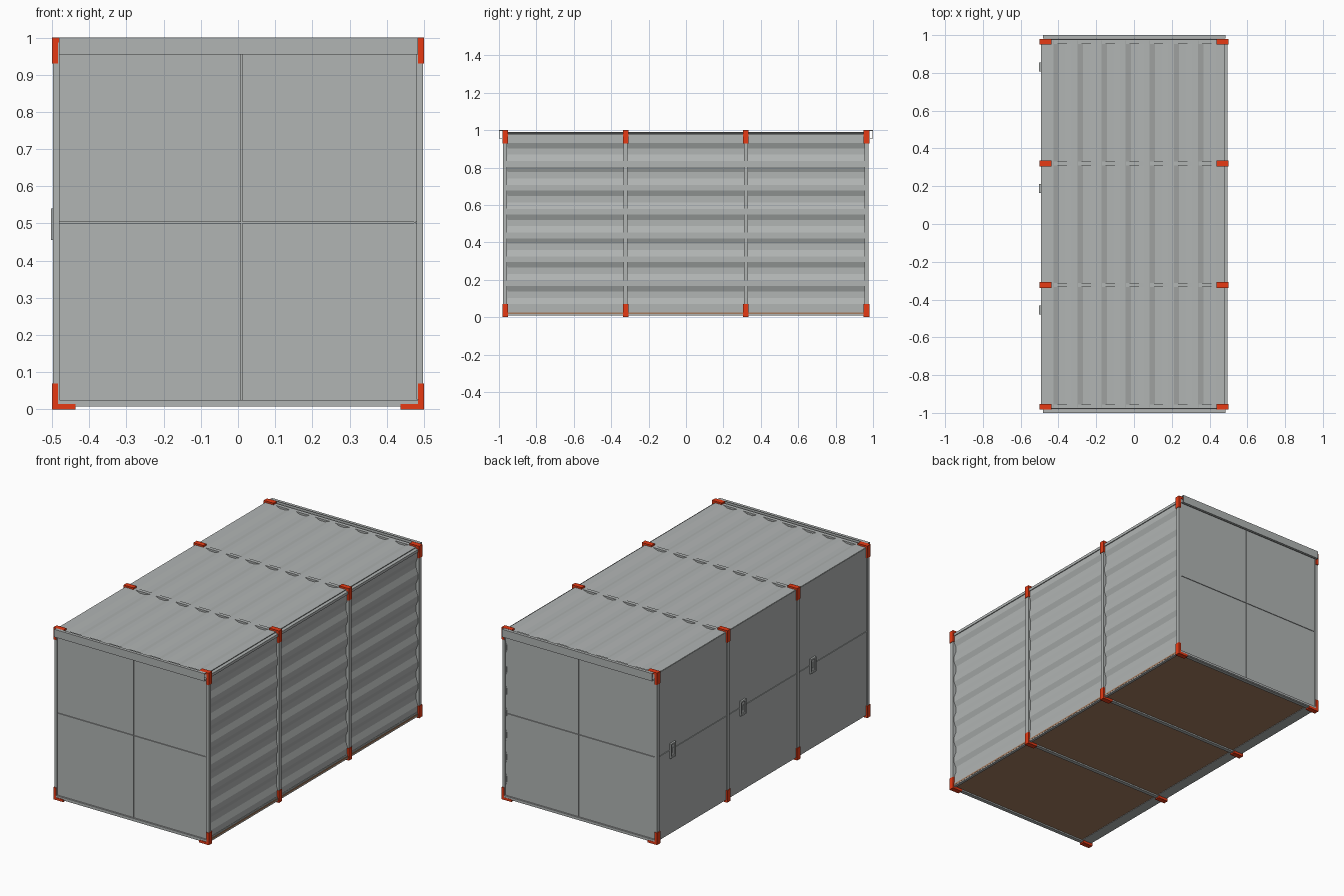
import bpy, bmesh

if "Cube" in bpy.data.objects:
    bpy.data.objects.remove(bpy.data.objects["Cube"])


def material(name, rgb):
    m = bpy.data.materials.new(name)
    m.diffuse_color = (*rgb, 1)
    m.use_nodes = True
    m.node_tree.nodes["Principled BSDF"].inputs["Base Color"].default_value = m.diffuse_color
    return m


GREY = material("steel_grey", (0.44, 0.46, 0.455))
RED = material("corner_red", (0.80, 0.042, 0.007))
BROWN = material("floor_brown", (0.38, 0.205, 0.115))


def finish(name, bm, mat):
    bmesh.ops.recalc_face_normals(bm, faces=bm.faces)
    me = bpy.data.meshes.new(name)
    bm.to_mesh(me)
    bm.free()
    me.materials.append(mat)
    ob = bpy.data.objects.new(name, me)
    bpy.context.collection.objects.link(ob)
    return ob


def boxes(name, mat, items):
    """One object from boxes given as (x0, x1, y0, y1, z0, z1)."""
    bm = bmesh.new()
    for x0, x1, y0, y1, z0, z1 in items:
        for v in bmesh.ops.create_cube(bm, size=1)["verts"]:
            v.co = ((x0 + x1) / 2 + v.co.x * (x1 - x0),
                    (y0 + y1) / 2 + v.co.y * (y1 - y0),
                    (z0 + z1) / 2 + v.co.z * (z1 - z0))
    return finish(name, bm, mat)


def corrugated(name, start, end, first, step, place):
    """Trapezoid-wave sheet running along y; place maps (along, depth, y) to a point."""
    depth, t = 0.012, 0.004
    pts = [(start, 0)]
    for i in range(7):
        a = first + i * 0.1275 * step
        pts += [(a, 0), (a + 0.029 * step, depth),
                (a + 0.063 * step, depth), (a + 0.097 * step, 0)]
    pts.append((end, 0))
    loop = pts + [(a, d + t) for a, d in reversed(pts)]
    bm = bmesh.new()
    rings = [[bm.verts.new(place(a, d, y)) for a, d in loop] for y in (-0.972, 0.972)]
    n = len(loop)
    for i in range(n):
        j = (i + 1) % n
        bm.faces.new((rings[0][i], rings[0][j], rings[1][j], rings[1][i]))
    for r in rings:
        bm.faces.new(r)
    return finish(name, bm, GREY)


FRAMES = (-0.967, -0.323, 0.32, 0.965)

# corrugated roof and right wall
corrugated("roof", -0.49, 0.48, -0.427, 1, lambda a, d, y: (a, y, 0.99 - d))
corrugated("right_wall", 0.97, 0.03, 0.932, -1, lambda a, d, y: (0.489 - d, y, a))

# frames: posts, roof beams and floor beams
for i, y in enumerate(FRAMES):
    a, b = y - 0.011, y + 0.011
    boxes(f"frame_{i}", GREY, [
        (0.48, 0.497, a, b, 0.026, 0.988), (-0.497, -0.48, a, b, 0.01, 0.988),
        (-0.49, 0.485, a, b, 0.965, 0.989), (-0.49, 0.49, a, b, 0.008, 0.016)])
    # red corner brackets
    a, b = y - 0.015, y + 0.015
    items = []
    for s in (-1, 1):
        xs = sorted((s * 0.484, s * 0.5))
        xl = sorted((s * 0.437, s * 0.5))
        items += [(*xs, a, b, 0, 0.07), (*xl, a, b, 0, 0.014),
                  (*xs, a, b, 0.93, 1), (*xl, a, b, 0.987, 1)]
    boxes(f"corner_brackets_{i}", RED, items)

# side rails
boxes("top_right_rail", GREY, [(0.468, 0.494, -0.97, 0.97, 0.965, 0.981)])
boxes("bottom_rails", GREY, [(0.478, 0.493, -0.97, 0.97, 0.01, 0.017),
                             (0.478, 0.491, -0.97, 0.97, 0.025, 0.035),
                             (-0.492, -0.43, -0.97, 0.97, 0.014, 0.024)])

# floor
boxes("floor", BROWN, [(-0.43, 0.494, -0.965, 0.965, 0.0165, 0.0255)])

# left wall: upper and lower flap in each bay, with a latch
boxes("left_wall_backing", GREY, [(-0.488, -0.482, -0.965, 0.965, 0.024, 0.975)])
for i in range(3):
    y0, y1 = FRAMES[i] + 0.011, FRAMES[i + 1] - 0.011
    boxes(f"left_panels_{i}", GREY, [(-0.492, -0.485, y0, y1, 0.02, 0.5),
                                     (-0.492, -0.485, y0, y1, 0.503, 0.988)])
    c = y1 - 0.122
    boxes(f"latch_{i}", GREY, [
        (-0.503, -0.491, c - 0.024, c - 0.015, 0.455, 0.54),
        (-0.503, -0.491, c + 0.015, c + 0.024, 0.455, 0.54),
        (-0.503, -0.491, c - 0.024, c + 0.024, 0.455, 0.464),
        (-0.503, -0.491, c - 0.024, c + 0.024, 0.531, 0.54),
        (-0.497, -0.491, c - 0.016, c + 0.016, 0.46, 0.535),
        (-0.501, -0.496, c - 0.006, c + 0.006, 0.485, 0.512)])

# end walls: four panels with seams, plus open header channel
for name, s in (("front", -1), ("back", 1)):
    def ys(a, b):
        return sorted((s * a, s * b))
    boxes(name + "_wall_backing", GREY, [(-0.48, 0.48, *ys(0.955, 0.965), 0.026, 0.98)])
    p = ys(0.962, 0.971)
    boxes(name + "_panels", GREY, [
        (x0, x1, *p, z0, z1)
        for x0, x1 in ((-0.48, 0.0085), (0.0115, 0.48))
        for z0, z1 in ((0.0255, 0.5015), (0.5045, 0.985))])
    boxes(name + "_sill", GREY, [(-0.485, 0.485, *ys(0.966, 0.979), 0.012, 0.025)])
    boxes(name + "_header", GREY, [
        (-0.482, 0.484, *ys(0.997, 1.0), 0.955, 1.0),
        (-0.482, 0.484, *ys(0.982, 1.0), 0.997, 1.0),
        (-0.482, 0.484, *ys(0.985, 1.0), 0.955, 0.958)])
